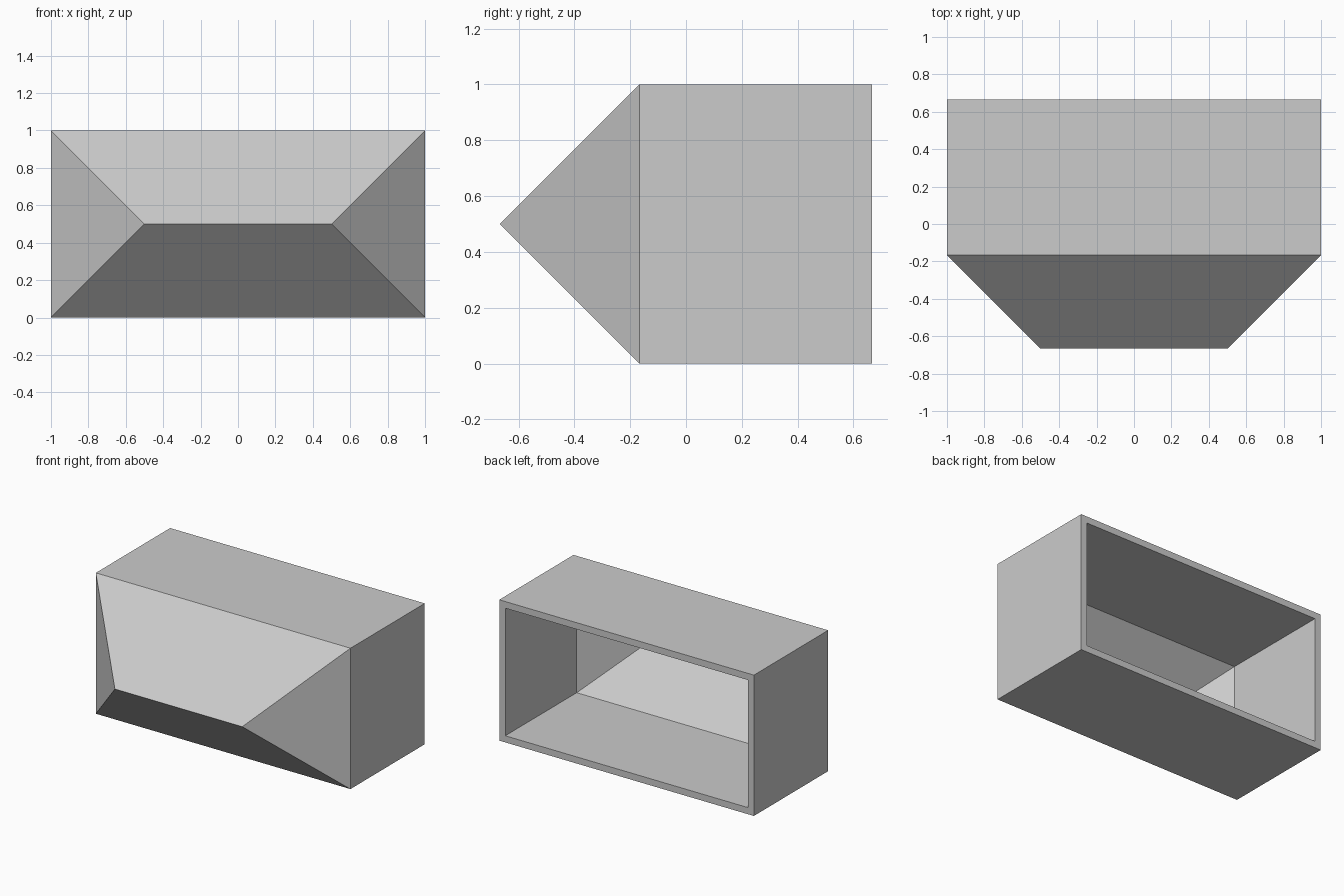
import bpy, bmesh

if "Cube" in bpy.data.objects:
    bpy.data.objects.remove(bpy.data.objects["Cube"])

BACK, SHOULDER, RIDGE = 2 / 3, -1 / 6, -2 / 3   # y positions
HEIGHT = 1.0

bm = bmesh.new()

# Box body
bmesh.ops.create_cube(bm, size=1)
for v in bm.verts:
    v.co = (v.co.x * 2, BACK if v.co.y > 0 else SHOULDER, (v.co.z + 0.5) * HEIGHT)
bm.normal_update()
front = next(f for f in bm.faces if f.normal.y < -0.9)
back = next(f for f in bm.faces if f.normal.y > 0.9)

# Open back
bmesh.ops.delete(bm, geom=[back], context='FACES_ONLY')

# Hipped front: extrude the front face and collapse it to a short ridge
cap = bmesh.ops.extrude_discrete_faces(bm, faces=[front])['faces'][0]
for v in cap.verts:
    v.co = (v.co.x * 0.5, RIDGE, HEIGHT / 2)
bmesh.ops.delete(bm, geom=[cap], context='FACES_ONLY')
bmesh.ops.remove_doubles(bm, verts=bm.verts, dist=1e-4)

mesh = bpy.data.meshes.new("hollow_shell")
bm.to_mesh(mesh)
bm.free()
shell = bpy.data.objects.new("hollow_shell", mesh)
bpy.context.collection.objects.link(shell)

# Wall thickness, grown inwards
walls = shell.modifiers.new("walls", 'SOLIDIFY')
walls.thickness = 1 / 15
walls.offset = -1
walls.use_even_offset = False
